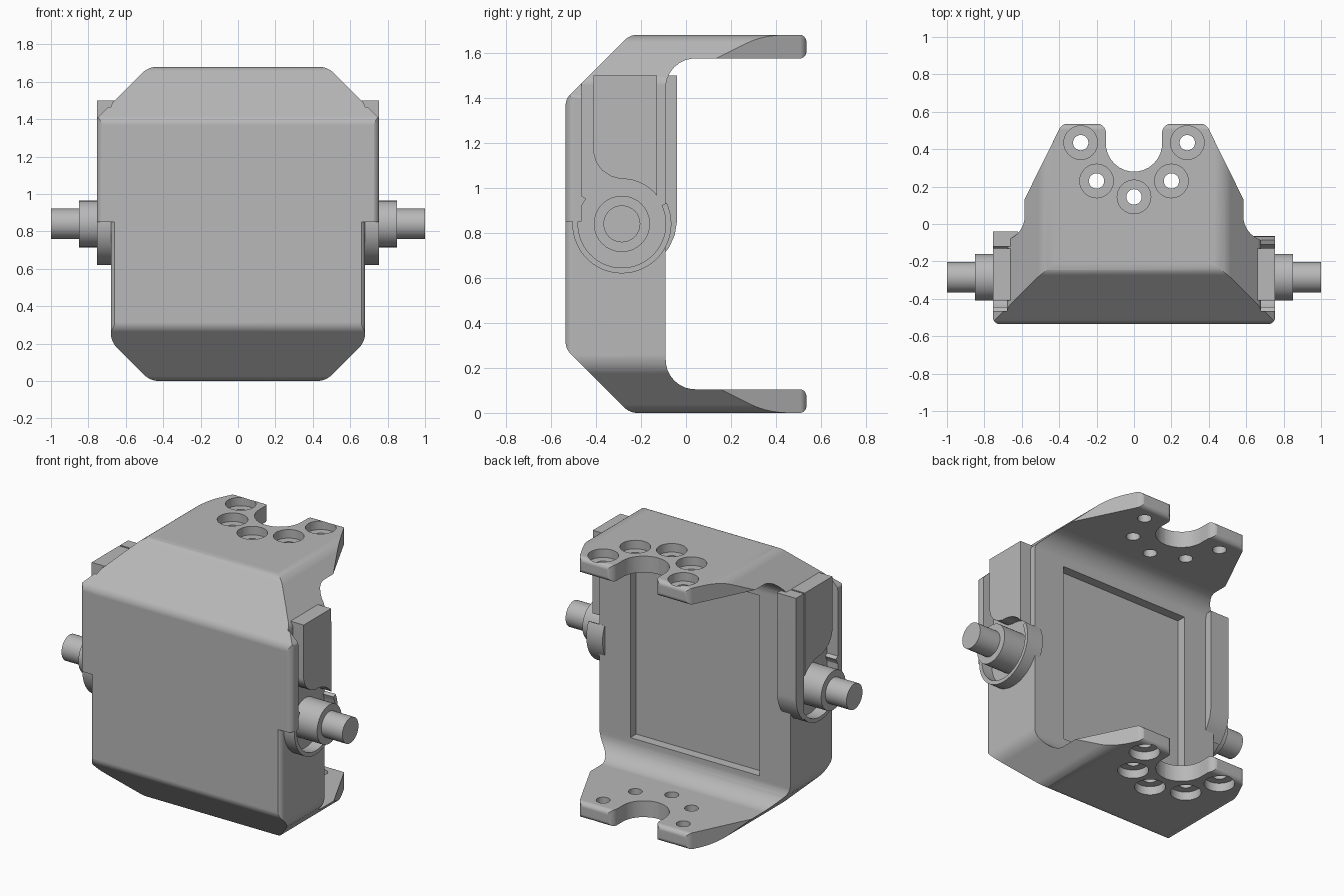
import bpy, bmesh, math
from mathutils import Vector

if "Cube" in bpy.data.objects:
    bpy.data.objects.remove(bpy.data.objects["Cube"])

grey = bpy.data.materials.new("plain grey")
grey.diffuse_color = (0.48, 0.48, 0.48, 1)
grey.use_nodes = True
grey.node_tree.nodes["Principled BSDF"].inputs["Base Color"].default_value = grey.diffuse_color

AXIS_Y, AXIS_Z = -0.285, 0.84      # pivot centre


def rounded(points, segs=8):
    """Turn (u, v, radius) corners into a filleted outline."""
    out, n = [], len(points)
    for i, (u, v, r) in enumerate(points):
        p = Vector((u, v))
        if r <= 0:
            out.append(p)
            continue
        d1 = (Vector(points[i - 1][:2]) - p).normalized()
        d2 = (Vector(points[(i + 1) % n][:2]) - p).normalized()
        half = d1.angle(d2) / 2
        c = p + (d1 + d2).normalized() * (r / math.sin(half))
        t = r / math.tan(half)
        a, b = p + d1 * t - c, p + d2 * t - c
        for k in range(segs + 1):
            out.append(c + a.lerp(b, k / segs).normalized() * r)
    return out


def prism(name, pts, axis, lo, hi):
    """Extrude an outline along x (pts = y,z), y (pts = x,z) or z (pts = x,y)."""
    place = {"x": lambda u, v, w: (w, u, v),
             "y": lambda u, v, w: (u, w, v),
             "z": lambda u, v, w: (u, v, w)}[axis]
    bm = bmesh.new()
    a = [bm.verts.new(place(p[0], p[1], lo)) for p in pts]
    b = [bm.verts.new(place(p[0], p[1], hi)) for p in pts]
    bm.faces.new(a)
    bm.faces.new(b[::-1])
    for i in range(len(pts)):
        j = (i + 1) % len(pts)
        bm.faces.new((a[i], b[i], b[j], a[j]))
    bmesh.ops.recalc_face_normals(bm, faces=bm.faces)
    me = bpy.data.meshes.new(name)
    bm.to_mesh(me)
    bm.free()
    me.materials.append(grey)
    ob = bpy.data.objects.new(name, me)
    bpy.context.collection.objects.link(ob)
    return ob


def arc(cu, cv, r, a0=0, a1=360, n=32):
    full = a1 - a0 == 360
    return [(cu + r * math.cos(math.radians(a0 + (a1 - a0) * k / n)),
             cv + r * math.sin(math.radians(a0 + (a1 - a0) * k / n)))
            for k in range(n if full else n + 1)]


def activate(ob):
    bpy.ops.object.select_all(action="DESELECT")
    ob.select_set(True)
    bpy.context.view_layer.objects.active = ob


def boolean(ob, cutter, op):
    m = ob.modifiers.new("cut", "BOOLEAN")
    m.operation, m.object, m.solver = op, cutter, "EXACT"
    activate(ob)
    bpy.ops.object.modifier_apply(modifier=m.name)
    bpy.data.objects.remove(cutter)


def box(lo_u, hi_u, lo_v, hi_v):
    return [(lo_u, lo_v), (hi_u, lo_v), (hi_u, hi_v), (lo_u, hi_v)]


def mirror_outline(half):
    return half + [(-u, v, r) for u, v, r in reversed(half)]


# C-shaped side profile (y, z)
side = rounded([
    (-0.535, 0.285, 0.07), (-0.25, 0.0, 0.08), (0.535, 0.0, 0.03), (0.535, 0.105, 0.03),
    (-0.09, 0.105, 0.13), (-0.09, 1.575, 0.13), (0.535, 1.575, 0.03), (0.535, 1.68, 0.03),
    (-0.25, 1.68, 0.08), (-0.535, 1.395, 0.07)])

# Bracket: side profile limited by front and top outlines
body = prism("bracket_body", side, "x", -0.9, 0.9)
front = rounded(mirror_outline([(0.47, 0.0, 0.12), (0.68, 0.21, 0.12),
                                (0.68, 1.48, 0.06), (0.48, 1.68, 0.12)]))
boolean(body, prism("front_limit", front, "y", -1, 1), "INTERSECT")
plan = rounded(mirror_outline([(0.68, -0.54, 0.04), (0.68, -0.06, 0.05), (0.385, 0.537, 0.05),
                               (0.15, 0.537, 0.05), (0.15, 0.28, 0.149)]))
boolean(body, prism("plan_limit", plan, "z", -0.5, 2.2), "INTERSECT")

# Shallow rear pocket
boolean(body, prism("pocket", box(-0.46, 0.46, 0.26, 1.42), "y", -0.15, 0.0), "DIFFERENCE")

# Counterbored bolt holes through both flanges
for hx, hy in [(-0.285, 0.435), (0.285, 0.435), (-0.2, 0.23), (0.2, 0.23), (0, 0.145)]:
    boolean(body, prism("hole", arc(hx, hy, 0.041), "z", -0.2, 1.9), "DIFFERENCE")
    for lo, hi in [(-0.1, 0.055), (1.625, 1.8)]:
        boolean(body, prism("bore", arc(hx, hy, 0.09), "z", lo, hi), "DIFFERENCE")

# Wider upper front shell
shell = prism("front_shell", side, "x", -0.9, 0.9)
wide = rounded(mirror_outline([(0.755, 0.85, 0), (0.755, 1.405, 0.03), (0.48, 1.68, 0.12)]))
boolean(shell, prism("shell_front", wide, "y", -1, 1), "INTERSECT")
wide_plan = rounded(mirror_outline([(0.755, -0.536, 0.04), (0.755, -0.465, 0)]))
boolean(shell, prism("shell_plan", wide_plan, "z", -0.5, 2.2), "INTERSECT")
parts = [body, shell]

# Side plates, cups, bosses and shafts, on both sides
plate = ([(-0.41, 1.5), (-0.13, 1.5)] + arc(AXIS_Y, AXIS_Z, 0.2, 39, 92, 10)
         + [(-0.335, 1.052), (-0.375, 1.08), (-0.4, 1.115), (-0.41, 1.15)])
cup = arc(AXIS_Y, AXIS_Z, 0.22, 145, 385, 40) + arc(AXIS_Y, AXIS_Z, 0.195, 385, 145, 40)
for s, label in ((1, "right"), (-1, "left")):
    for name, pts, x0, x1 in [("side_plate", plate, 0.64, 0.755),
                              ("pivot_cup", cup, 0.64, 0.755),
                              ("pivot_boss", arc(AXIS_Y, AXIS_Z, 0.125), 0.64, 0.85),
                              ("pivot_shaft", arc(AXIS_Y, AXIS_Z, 0.082), 0.8, 1.0)]:
        parts.append(prism(f"{label}_{name}", pts, "x", min(s * x0, s * x1), max(s * x0, s * x1)))

# Rear rail, left side only
rail = [(-0.12, 1.5), (-0.04, 1.5), (-0.04, 0.85), (-0.05, 0.79), (-0.075, 0.735), (-0.12, 0.68)]
parts.append(prism("left_rear_rail", rail, "x", -0.755, -0.62))

# Smooth the fillets, keep flat faces flat
for ob in parts:
    activate(ob)
    bpy.ops.object.shade_smooth_by_angle(angle=math.radians(25))
    w = ob.modifiers.new("weighted normals", "WEIGHTED_NORMAL")
    w.keep_sharp = True
